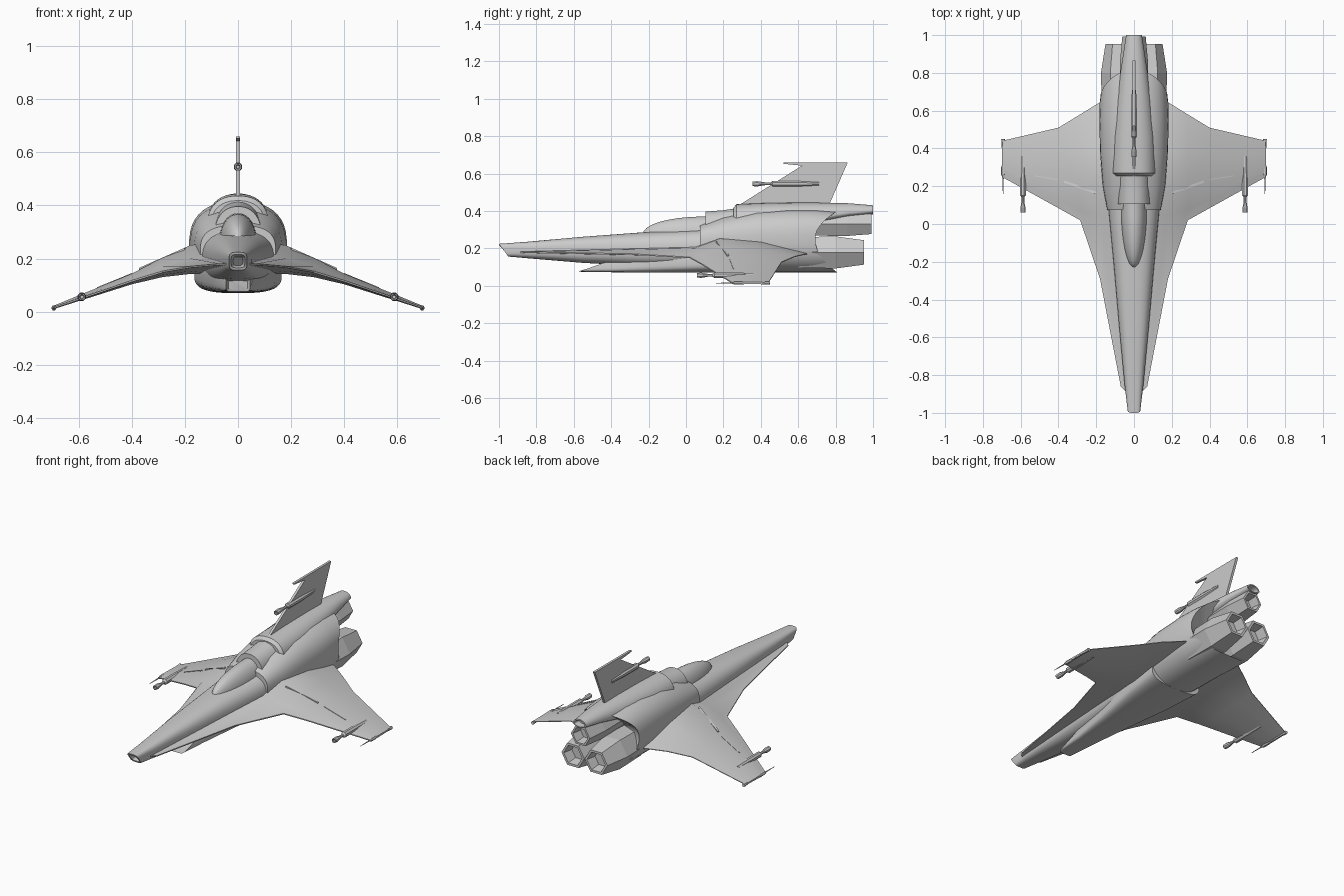
import bpy, bmesh, math
from mathutils import Vector


def build(name, rings, angle=30):
    """Skin a list of equal-length closed point rings and cap both ends."""
    bm = bmesh.new()
    vs = [[bm.verts.new(p) for p in r] for r in rings]
    n = len(vs[0])
    for a, b in zip(vs, vs[1:]):
        for i in range(n):
            j = (i + 1) % n
            bm.faces.new((a[i], a[j], b[j], b[i]))
    bm.faces.new(vs[0])
    bm.faces.new(vs[-1][::-1])
    bmesh.ops.recalc_face_normals(bm, faces=bm.faces)
    me = bpy.data.meshes.new(name)
    bm.to_mesh(me)
    bm.free()
    ob = bpy.data.objects.new(name, me)
    bpy.context.collection.objects.link(ob)
    if angle:
        bpy.ops.object.select_all(action='DESELECT')
        ob.select_set(True)
        bpy.context.view_layer.objects.active = ob
        bpy.ops.object.shade_smooth_by_angle(angle=math.radians(angle))
    return ob


def oval(y, w, zmid, ztop, zbot, n=2.5, slope=0, bow=0, count=40):
    """Superellipse cross-section; slope leans it and bow curves it along y."""
    pts = []
    for i in range(count):
        t = math.tau * (i + 0.5) / count
        c, s = math.cos(t), math.sin(t)
        v = math.copysign(abs(s) ** (2 / n), s)
        x = w * math.copysign(abs(c) ** (2 / n), c)
        z = zmid + v * ((ztop - zmid) if v > 0 else (zmid - zbot))
        pts.append((x, y - slope * v + bow * v * v, z))
    return pts


def lathe(name, centre, profile, sides, turn=0, angle=0):
    """Turn (y, radius) pairs about an axis parallel to y."""
    cx, cz = centre
    rings = [[(cx + r * math.cos(turn + math.tau * i / sides), y,
               cz + r * math.sin(turn + math.tau * i / sides)) for i in range(sides)]
             for y, r in profile]
    return build(name, rings, angle)


def bar(name, a, b, w, h):
    """Thin rectangular strip between two points."""
    a, b = Vector(a), Vector(b)
    side = (b - a).cross(Vector((0, 0, 1))).normalized() * w
    up = Vector((0, 0, h))
    return build(name, [[p - side - up, p + side - up, p + side + up, p - side + up]
                        for p in (a, b)], 0)


# Forward fuselage with leaning, recessed nose opening
build("nose_fuselage", [
    oval(-0.93, 0.018, 0.19, 0.206, 0.174, 4, 0.016),
    oval(-0.975, 0.026, 0.19, 0.215, 0.165, 4, 0.022),
    oval(-0.975, 0.034, 0.19, 0.224, 0.156, 4, 0.025),
    oval(-0.85, 0.05, 0.19, 0.235, 0.147, 3),
    oval(-0.55, 0.078, 0.19, 0.262, 0.122, 2.8),
    oval(-0.24, 0.105, 0.19, 0.285, 0.105, 2.6),
    oval(0.08, 0.135, 0.20, 0.303, 0.09, 2.5),
    oval(0.25, 0.15, 0.21, 0.32, 0.08, 2.5)])

# Belly fairing with swept intake lip
build("belly_intake", [
    oval(-0.44, 0.036, 0.10, 0.125, 0.082, 6, -0.05),
    oval(-0.50, 0.045, 0.10, 0.13, 0.075, 6, 0.0 - 0.08),
    oval(-0.40, 0.06, 0.11, 0.15, 0.072, 5),
    oval(-0.15, 0.095, 0.12, 0.17, 0.07, 4),
    oval(0.12, 0.14, 0.13, 0.2, 0.07, 3.4),
    oval(0.35, 0.165, 0.14, 0.2, 0.07, 3)])

# Aft body, with scooped rear end around the engines
build("aft_body", [
    oval(0.075, 0.12, 0.22, 0.298, 0.075, 2.8),
    oval(0.075, 0.142, 0.23, 0.325, 0.072, 2.7),
    oval(0.2, 0.165, 0.24, 0.37, 0.07, 2.5),
    oval(0.38, 0.18, 0.25, 0.405, 0.07, 2.5),
    oval(0.55, 0.184, 0.25, 0.415, 0.07, 2.5),
    oval(0.64, 0.182, 0.25, 0.412, 0.07, 2.5, 0, 0.05),
    oval(0.69, 0.176, 0.25, 0.40, 0.07, 2.5, 0.0, 0.12),
    oval(0.68, 0.166, 0.25, 0.385, 0.078, 2.5, 0, 0.11),
    oval(0.62, 0.03, 0.25, 0.27, 0.23, 2.5)], 35)

# Dorsal spine
build("dorsal_spine", [
    oval(0.255, 0.10, 0.33, 0.418, 0.27, 2.3),
    oval(0.27, 0.115, 0.33, 0.436, 0.27, 2.3),
    oval(0.45, 0.113, 0.34, 0.443, 0.29, 2.3),
    oval(0.65, 0.095, 0.36, 0.445, 0.32, 2.2),
    oval(0.87, 0.062, 0.39, 0.441, 0.365, 2.1),
    oval(1.0, 0.042, 0.40, 0.43, 0.382, 2),
    oval(1.0, 0.034, 0.40, 0.423, 0.387, 2),
    oval(0.96, 0.03, 0.40, 0.42, 0.389, 2)])

# Cockpit canopy and the frame behind it
canopy = []
for k in range(11):
    u = math.sin(math.pi / 2 * (k + 0.25) / 10.25)   # rounded front
    y = -0.232 + 0.33 * (1 - math.sqrt(max(0, 1 - u * u)))
    canopy.append(oval(y, 0.07 * u, 0.27, 0.27 + 0.1 * u ** 0.9, 0.25, 2))
canopy.append(oval(0.13, 0.072, 0.27, 0.372, 0.25, 2))
build("canopy", canopy, 40)
build("canopy_frame", [
    oval(0.105, 0.076, 0.29, 0.375, 0.25, 2.2),
    oval(0.105, 0.088, 0.29, 0.396, 0.25, 2.2),
    oval(0.2, 0.09, 0.29, 0.404, 0.25, 2.2),
    oval(0.29, 0.092, 0.29, 0.417, 0.25, 2.2)])

# Wings with long forward strakes: x, lead y, trail y, lead z, top, bottom, trail z
stations = [(0.03, -0.9, 0.66, 0.18, 0.27, 0.14, 0.17),
            (0.07, -0.86, 0.66, 0.178, 0.268, 0.14, 0.17),
            (0.18, -0.29, 0.645, 0.168, 0.25, 0.142, 0.17),
            (0.285, 0.02, 0.58, 0.15, 0.203, 0.13, 0.155),
            (0.40, 0.084, 0.51, 0.115, 0.143, 0.103, 0.125),
            (0.70, 0.25, 0.44, 0.013, 0.02, 0.008, 0.015)]


def wing_ring(s, x, le, te, zl, zt, zb, ze):
    c = te - le
    y1, y2, y3 = max(0.05, le + 0.1 * c), max(0.18, le + 0.3 * c), max(0.4, le + 0.65 * c)
    prof = [(le, zl + 0.003), (y1, zl + 0.4 * (zt - zl)), (y2, zt), (y3, ze + 0.8 * (zt - ze)),
            (te, ze + 0.002), (te, ze - 0.002), (y3, zb + 0.3 * (ze - zb)), (y2, zb),
            (y1, zl + 0.6 * (zb - zl)), (le, zl - 0.003)]
    return [(s * x, y, z) for y, z in prof]


GUN = [(0.03, 0.006), (0, 0.009), (0, 0.014), (0.025, 0.015), (0.06, 0.008), (0.085, 0.008),
       (0.095, 0.017), (0.20, 0.017), (0.31, 0.012)]


def gun(name, x, y, z, length):
    k = length / 0.31
    lathe(name, (x, z), [(y + a * k, r) for a, r in GUN], 8, math.pi / 8)


for s, side in ((1, "right"), (-1, "left")):
    build("wing_" + side, [wing_ring(s, *st) for st in stations], 30)
    # Strips on the upper wing surface
    bar("wing_strip_inner_" + side, (s * 0.2, 0.165, 0.234), (s * 0.37, 0.225, 0.159), 0.006, 0.006)
    bar("wing_strip_outer_" + side, (s * 0.40, 0.235, 0.141), (s * 0.53, 0.255, 0.088), 0.003, 0.004)
    # Wing gun, wingtip rail and probe
    gun("wing_gun_" + side, s * 0.588, 0.06, 0.056, 0.3)
    lathe("wingtip_rail_" + side, (s * 0.693, 0.014),
          [(0.245, 0.004), (0.26, 0.010), (0.30, 0.010), (0.31, 0.007), (0.40, 0.007), (0.45, 0.010)], 6)
    lathe("wingtip_probe_" + side, (s * 0.693, 0.014), [(0.16, 0.0015), (0.26, 0.004)], 6)

# Tail fin with forward spike, and its gun
fin = [(0.25, 0.41), (0.62, 0.642), (0.52, 0.652), (0.52, 0.659), (0.865, 0.66), (0.76, 0.42)]
build("tail_fin", [[(x, y, z) for y, z in fin] for x in (-0.007, 0.007)], 0)
gun("fin_gun", 0, 0.355, 0.545, 0.355)

# Hexagonal engines with hollow nozzles
for name, x, z, y0, y1, y2, r1, r2 in (
        ("engine_left", -0.076, 0.178, 0.60, 0.80, 0.953, 0.099, 0.075),
        ("engine_right", 0.076, 0.178, 0.60, 0.80, 0.953, 0.099, 0.075),
        ("engine_upper", 0, 0.33, 0.60, 0.86, 0.992, 0.074, 0.062)):
    lathe(name, (x, z), [(y0, r1 * 0.95), (y1, r1), (y2, r2), (y2, r2 * 0.8),
                         (y2 - 0.06, r2 * 0.65)], 6)
